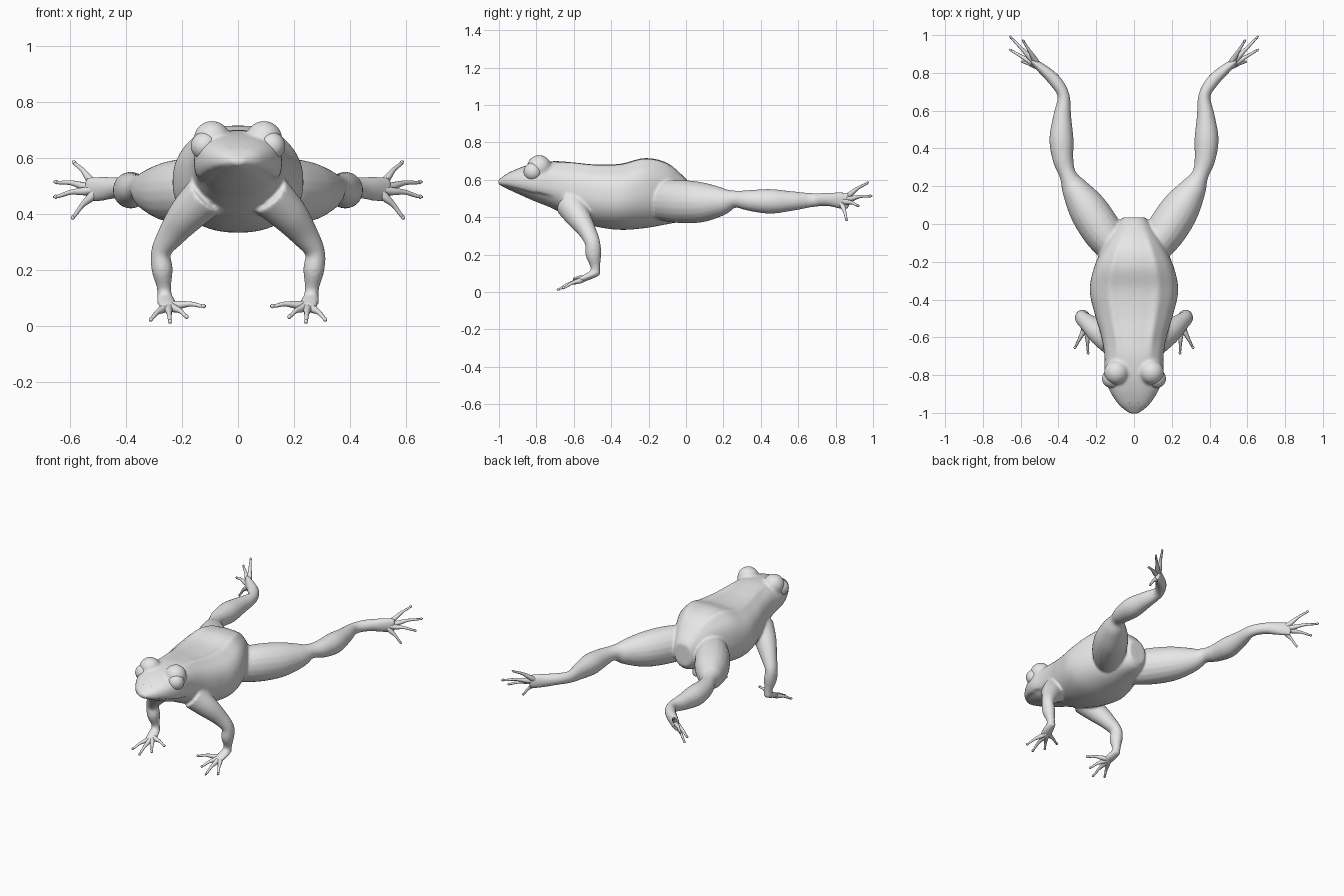
import bpy, bmesh, math
from mathutils import Vector

cube = bpy.data.objects.get("Cube")
if cube:
    bpy.data.objects.remove(cube)

grey = bpy.data.materials.new("plain_grey")
grey.use_nodes = True
grey.diffuse_color = (0.8, 0.8, 0.8, 1)
grey.node_tree.nodes["Principled BSDF"].inputs["Base Color"].default_value = (0.8, 0.8, 0.8, 1)


def spline(keys, steps):
    """Catmull-Rom interpolation through tuples of any length."""
    out = []
    last = len(keys) - 1
    for i in range(last):
        p0, p1, p2, p3 = (keys[min(max(i + k, 0), last)] for k in (-1, 0, 1, 2))
        for s in range(steps):
            t = s / steps
            out.append([0.5 * (2 * b + (c - a) * t + (2 * a - 5 * b + 4 * c - d) * t * t
                               + (3 * b - a - 3 * c + d) * t ** 3)
                        for a, b, c, d in zip(p0, p1, p2, p3)])
    out.append(list(keys[-1]))
    return out


def loft(bm, rings):
    """Skin a list of point rings and close both ends."""
    loops = [[bm.verts.new(p) for p in ring] for ring in rings]
    n = len(loops[0])
    for a, b in zip(loops, loops[1:]):
        for i in range(n):
            j = (i + 1) % n
            bm.faces.new((a[i], a[j], b[j], b[i]))
    bm.faces.new(loops[0][::-1])
    bm.faces.new(loops[-1])


def tube(bm, keys, ref, side=1, steps=5, n=20):
    """Limb through (x, y, z, radius across, radius along ref)."""
    pts = spline([(k[0] * side, *k[1:]) for k in keys], steps)
    rings = []
    for i, p in enumerate(pts):
        here = Vector(p[:3])
        t = (Vector(pts[min(i + 1, len(pts) - 1)][:3]) - Vector(pts[max(i - 1, 0)][:3])).normalized()
        u = t.cross(Vector(ref)).normalized()
        v = u.cross(t)
        angles = [2 * math.pi * k / n for k in range(n)]
        rings.append([here + u * (p[3] * math.cos(a)) + v * (p[4] * math.sin(a)) for a in angles])
    loft(bm, rings)


def ball(bm, center, radius, segs=24):
    made = bmesh.ops.create_uvsphere(bm, u_segments=segs, v_segments=segs // 2, radius=radius)
    bmesh.ops.translate(bm, vec=center, verts=made["verts"])


def finish(bm, name):
    bmesh.ops.recalc_face_normals(bm, faces=bm.faces)
    for f in bm.faces:
        f.smooth = True
    mesh = bpy.data.meshes.new(name)
    bm.to_mesh(mesh)
    bm.free()
    obj = bpy.data.objects.new(name, mesh)
    bpy.context.collection.objects.link(obj)
    mesh.materials.append(grey)
    return obj


def power(v, e):
    return math.copysign(abs(v) ** e, v)


def torso_ring(y, w, zb, zt, n=72):
    """Squarish section with back ridges and a stepped-in lower jaw."""
    zm = (zb + zt) / 2
    mouth = 0.578 - 0.25 * (y + 1)
    jaw = min(1, max(0, (-0.70 - y) / 0.06))
    ridge = min(1, max(0, (y + 0.75) / 0.15)) * min(1, max(0, -y / 0.15))
    ring = []
    for k in range(n):
        a = 2 * math.pi * k / n
        e = 0.78 if math.sin(a) > 0 else 0.92
        x = w * power(math.cos(a), e)
        z = zm + (zt - zb) / 2 * power(math.sin(a), e)
        if z > zm:
            z += 0.012 * ridge * math.exp(-((abs(x) / w - 0.55) / 0.12) ** 2)
        elif z < mouth:
            x *= 1 - 0.08 * jaw
            z += 0.004 * jaw
        ring.append((x, y, z))
    return ring


# Torso and head: y, half width, bottom, top
TORSO = [(-1.004, 0.02, 0.574, 0.598), (-0.985, 0.048, 0.562, 0.613), (-0.95, 0.086, 0.545, 0.637),
         (-0.88, 0.13, 0.513, 0.668), (-0.8, 0.156, 0.478, 0.69), (-0.7, 0.156, 0.44, 0.70),
         (-0.6, 0.172, 0.39, 0.693), (-0.48, 0.207, 0.35, 0.682), (-0.35, 0.234, 0.333, 0.686),
         (-0.22, 0.208, 0.342, 0.716), (-0.1, 0.15, 0.363, 0.69), (0, 0.085, 0.385, 0.605),
         (0.035, 0.06, 0.42, 0.56)]
# Legs and arms: x, y, z, two radii
LEG = [(0.07, -0.17, 0.49, 0.08, 0.1), (0.16, -0.05, 0.485, 0.105, 0.115),
       (0.245, 0.08, 0.48, 0.102, 0.108), (0.315, 0.19, 0.485, 0.07, 0.076),
       (0.35, 0.26, 0.497, 0.045, 0.046), (0.375, 0.34, 0.49, 0.055, 0.056),
       (0.384, 0.45, 0.485, 0.064, 0.066), (0.38, 0.57, 0.487, 0.048, 0.052),
       (0.373, 0.68, 0.492, 0.032, 0.037), (0.42, 0.76, 0.495, 0.034, 0.036),
       (0.49, 0.825, 0.49, 0.026, 0.044), (0.54, 0.865, 0.487, 0.016, 0.045)]
ARM = [(0.11, -0.62, 0.47, 0.08, 0.08), (0.18, -0.575, 0.40, 0.068, 0.066),
       (0.235, -0.53, 0.33, 0.051, 0.049), (0.275, -0.50, 0.265, 0.036, 0.041),
       (0.271, -0.495, 0.2, 0.038, 0.042), (0.265, -0.485, 0.14, 0.026, 0.027),
       (0.262, -0.485, 0.105, 0.026, 0.026)]
PALM = [(0.264, -0.468, 0.11, 0.024, 0.022), (0.256, -0.52, 0.085, 0.034, 0.02),
        (0.245, -0.57, 0.063, 0.034, 0.013)]
UP, BACK = (0, 0, 1), (0, 1, 0)

# Skin: torso, eye bumps and limbs fused into one smooth surface
bm = bmesh.new()
loft(bm, [torso_ring(*p) for p in spline(TORSO, 8)])
for side in (1, -1):
    ball(bm, (0.093 * side, -0.785, 0.667), 0.066)
    tube(bm, LEG, UP, side)
    tube(bm, ARM, BACK, side)
    tube(bm, PALM, UP, side)
skin = finish(bm, "body_and_limbs")
remesh = skin.modifiers.new("Fuse", "REMESH")
remesh.mode = "VOXEL"
remesh.voxel_size = 0.008
remesh.use_smooth_shade = True
smooth = skin.modifiers.new("Soften", "SMOOTH")
smooth.factor = 0.5
smooth.iterations = 5

# Digits: fingertips and toe tips
FINGERS = [(0.116, -0.6, 0.07), (0.18, -0.645, 0.03), (0.243, -0.69, 0.012), (0.315, -0.66, 0.02)]
TOES = [(0.59, 0.975, 0.588), (0.658, 0.994, 0.515), (0.66, 0.925, 0.46), (0.595, 0.86, 0.382)]


def digits(name, tips, root, spread, side):
    """Tapering digits fanning from a root, each with a rounded pad."""
    bm = bmesh.new()
    root = Vector(root)
    for tip in tips:
        tip = Vector(tip)
        start = root.lerp(tip, spread)
        mid = root.lerp(tip, 0.6) + Vector((0, 0, 0.006))
        keys = [(*root, 0.014, 0.014), (*start, 0.015, 0.015), (*mid, 0.009, 0.009),
                (*root.lerp(tip, 0.88), 0.0065, 0.0065), (*tip, 0.004, 0.004)]
        tube(bm, keys, UP, side, 4, 10)
        pad = root.lerp(tip, 0.95)
        ball(bm, (pad.x * side, pad.y, pad.z), 0.008, 10)
    finish(bm, name)


for side, label in ((1, "left"), (-1, "right")):
    digits(label + "_fingers", FINGERS, (0.25, -0.535, 0.075), 0.25, side)
    digits(label + "_toes", TOES, (0.5, 0.83, 0.49), 0.3, side)
    # Eyeball
    bm = bmesh.new()
    ball(bm, (0.119 * side, -0.818, 0.643), 0.05, 32)
    finish(bm, label + "_eye")
    # Nostril
    bm = bmesh.new()
    ball(bm, (0.028 * side, -0.945, 0.633), 0.006, 10)
    finish(bm, label + "_nostril")
